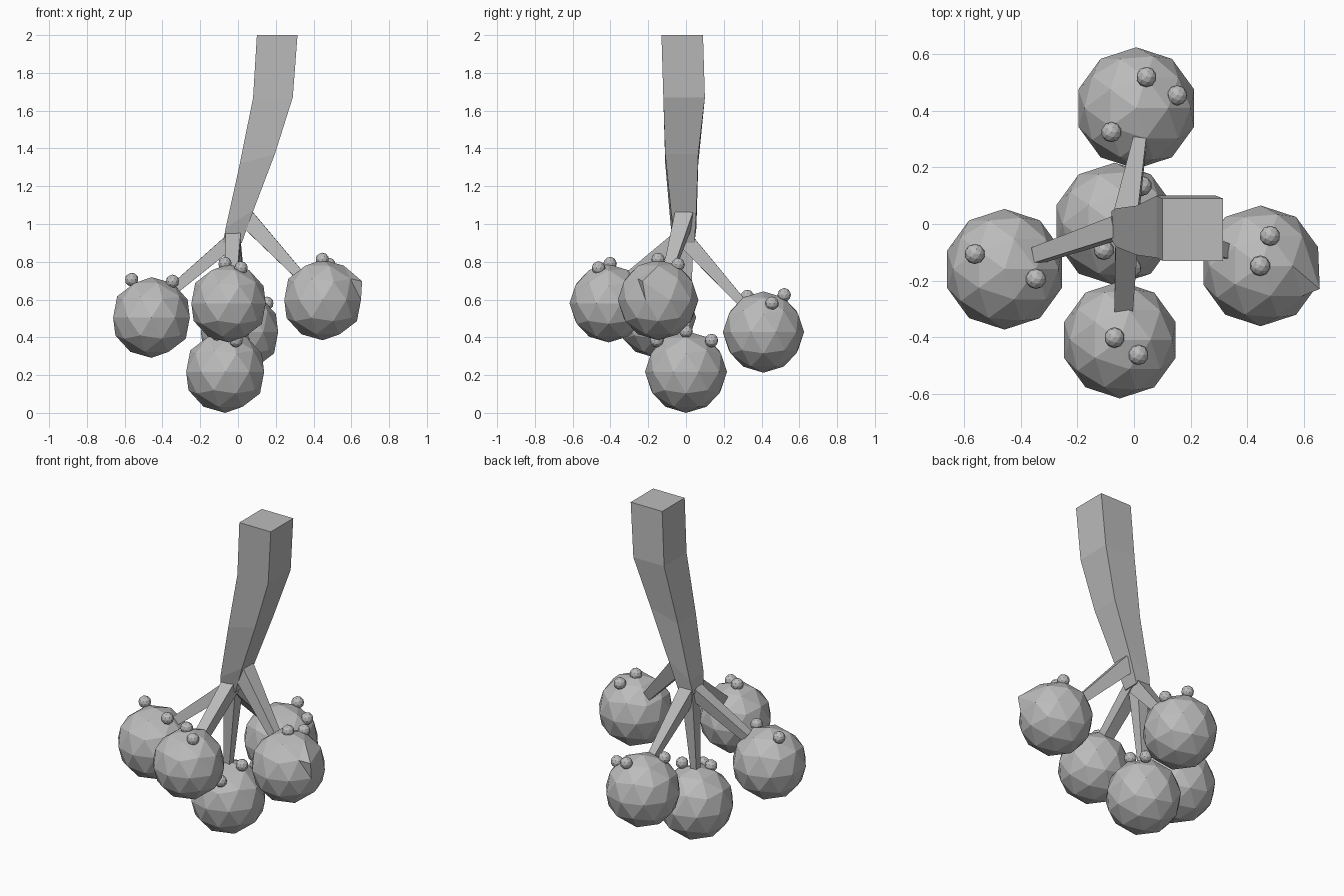
import bpy, bmesh
from mathutils import Vector, Matrix

if "Cube" in bpy.data.objects:
    bpy.data.objects.remove(bpy.data.objects["Cube"])

grey = bpy.data.materials.new("plain grey")
grey.diffuse_color = (0.5, 0.5, 0.5, 1)
grey.use_nodes = True
grey.node_tree.nodes["Principled BSDF"].inputs["Base Color"].default_value = grey.diffuse_color


def finish(bm, name):
    bmesh.ops.recalc_face_normals(bm, faces=bm.faces)
    me = bpy.data.meshes.new(name)
    bm.to_mesh(me)
    bm.free()
    me.materials.append(grey)
    ob = bpy.data.objects.new(name, me)
    bpy.context.collection.objects.link(ob)
    return ob


def loft(name, rings):
    """Skin a chain of four-cornered rings and cap both ends."""
    bm = bmesh.new()
    loops = [[bm.verts.new(p) for p in r] for r in rings]
    for a, b in zip(loops, loops[1:]):
        for i in range(4):
            j = (i + 1) % 4
            bm.faces.new((a[i], a[j], b[j], b[i]))
    bm.faces.new(loops[0])
    bm.faces.new(loops[-1])
    return finish(bm, name)


def ball(name, centre, r):
    bm = bmesh.new()
    bmesh.ops.create_icosphere(bm, subdivisions=2, radius=r,
                               matrix=Matrix.Translation(centre))
    return finish(bm, name)


def stem(name, start, end, w0, w1, side):
    """Tapered square stem; side is the horizontal direction across it."""
    a, b, s = Vector(start), Vector(end), Vector(side).normalized()
    up = (b - a).cross(s).normalized()
    s = up.cross(b - a).normalized()
    corners = ((-1, -1), (1, -1), (1, 1), (-1, 1))
    loft(name, [[c + s * u * w / 2 + up * v * w / 2 for u, v in corners]
                for c, w in ((a, w0), (b, w1))])


# Bent trunk: left x, left z, right x, right z, front y, back y
sections = [(0.10, 2.0, 0.315, 2.0, -0.13, 0.09),
            (0.08, 1.67, 0.29, 1.67, -0.12, 0.10),
            (0.01, 1.32, 0.195, 1.37, -0.11, 0.065),
            (-0.065, 0.98, 0.083, 1.075, -0.08, 0.055),
            (-0.08, 0.90, 0.02, 0.90, -0.055, 0.045)]
loft("trunk", [[(xl, y0, zl), (xr, y0, zr), (xr, y1, zr), (xl, y1, zl)]
               for xl, zl, xr, zr, y0, y1 in sections])

# Stems reaching to each ball
stem("left_stem", (-0.05, -0.01, 0.90), (-0.34, -0.11, 0.655), 0.075, 0.055, (0, 1, 0))
stem("right_stem", (0.04, -0.01, 1.035), (0.33, -0.10, 0.725), 0.095, 0.05, (0, 1, 0))
stem("back_stem", (-0.03, 0.01, 0.90), (0.022, 0.30, 0.58), 0.085, 0.045, (1, 0, 0))
stem("front_stem", (-0.025, -0.03, 0.93), (-0.037, -0.30, 0.715), 0.08, 0.065, (1, 0, 0))
stem("lower_stem", (-0.03, 0.0, 0.92), (-0.065, 0.0, 0.42), 0.08, 0.04, (1, 0, 0))

# Faceted balls
ball("left_ball", (-0.458, -0.16, 0.505), 0.2135)
right = ball("right_ball", (0.448, -0.148, 0.598), 0.2135)
ball("back_ball", (0.008, 0.41, 0.428), 0.215)
ball("front_ball", (-0.05, -0.41, 0.58), 0.207)
ball("lower_ball", (-0.068, 0.0, 0.217), 0.217)

# One corner of the right ball is pulled out
tip = Vector((0.639, -0.148, 0.693))
v = min(right.data.vertices, key=lambda q: (q.co - tip).length)
v.co = (0.657, -0.23, 0.697)

# Small bumps on the balls
bumps = [(-0.563, -0.106, 0.706), (-0.347, -0.194, 0.696),
         (0.481, -0.042, 0.785), (0.446, -0.148, 0.812),
         (0.044, 0.52, 0.625), (0.153, 0.455, 0.58), (-0.08, 0.325, 0.616),
         (-0.069, -0.402, 0.79), (0.016, -0.463, 0.767),
         (-0.107, -0.092, 0.415), (0.027, 0.135, 0.383),
         (0.027, 0.0, 0.432), (-0.01, -0.155, 0.383)]
for i, p in enumerate(bumps):
    ball("bump_%02d" % i, p, 0.036)
